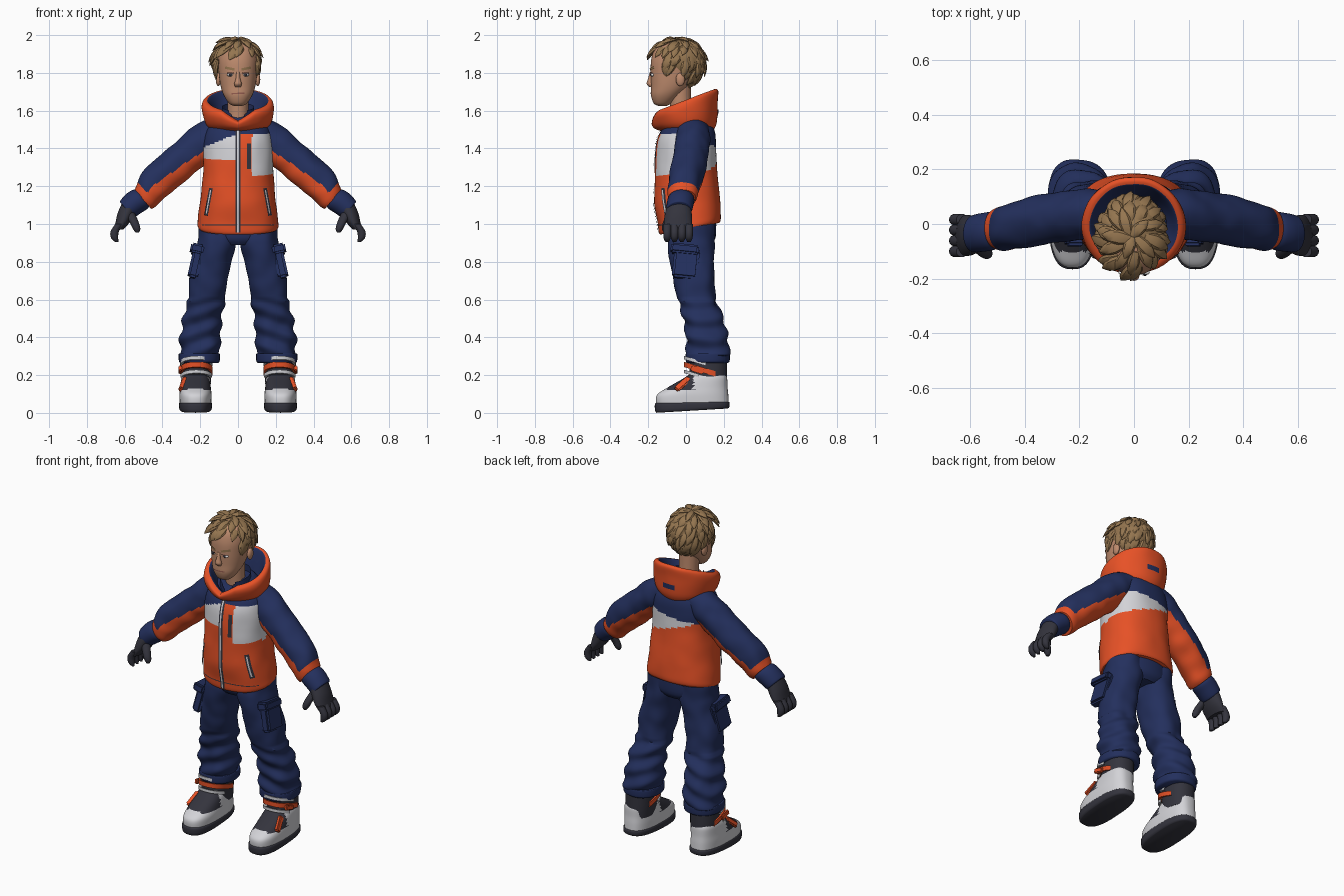
import bpy, bmesh, random
from math import sin, cos, pi, radians, copysign
from mathutils import Vector, Matrix, noise
from mathutils.bvhtree import BVHTree

random.seed(4)
old = bpy.data.objects.get("Cube")
if old:
    bpy.data.objects.remove(old, do_unlink=True)

PALETTE = [("navy", (.017, .029, .11)), ("orange", (.82, .085, .02)),
           ("light_grey", (.65, .65, .68)), ("charcoal", (.034, .034, .047)),
           ("skin", (.52, .26, .155)), ("hair_brown", (.3, .18, .08)),
           ("eye_white", (.8, .8, .8)), ("lip", (.3, .11, .08))]
NAVY, ORANGE, GREY, CHARCOAL, SKIN, HAIR, WHITE, LIP = range(8)
MATS = []
for mat_name, rgb in PALETTE:
    mat = bpy.data.materials.new(mat_name)
    mat.use_nodes = True
    mat.diffuse_color = (*rgb, 1)
    shader = next(nd for nd in mat.node_tree.nodes if nd.type == 'BSDF_PRINCIPLED')
    shader.inputs["Base Color"].default_value = (*rgb, 1)
    shader.inputs["Roughness"].default_value = .8
    MATS.append(mat)


def finish(bm, name, mirror=False, angle=45, normals=True):
    """Turn a bmesh into an object with only the materials it uses."""
    if normals:
        bmesh.ops.recalc_face_normals(bm, faces=bm.faces[:])
    used = sorted({f.material_index for f in bm.faces})
    for f in bm.faces:
        f.material_index = used.index(f.material_index)
        f.smooth = True
    mesh = bpy.data.meshes.new(name)
    bm.to_mesh(mesh)
    bm.free()
    mesh.set_sharp_from_angle(angle=radians(angle))
    for i in used:
        mesh.materials.append(MATS[i])
    ob = bpy.data.objects.new(name, mesh)
    bpy.context.collection.objects.link(ob)
    if mirror:
        ob.modifiers.new("Mirror", 'MIRROR').use_mirror_merge = False
    return ob


def spline(rings, m):
    """Catmull-Rom samples through (x, y, z, half width, half depth, tilt)."""
    pts = [list(r) + [0] * (6 - len(r)) for r in rings]
    pts = [pts[0]] + pts + [pts[-1]]
    for i in range(1, len(pts) - 2):
        for k in range(m):
            t = k / m
            yield [b + .5 * t * (c - a + t * (2 * a - 5 * b + 4 * c - d + t * (3 * (b - c) + d - a)))
                   for a, b, c, d in zip(*pts[i - 1:i + 3])]
    yield pts[-1]


def loft(bm, rings, paint, u=(1, 0, 0), v=(0, 1, 0), n=32, m=5, p=2, wob=None, caps=True):
    """Skin elliptical rings; paint is a colour or a rule of place, progress, angle."""
    u, v, loops = Vector(u), Vector(v), []
    samples = list(spline(rings, m))
    angles = [2 * pi * i / n for i in range(n)]
    for x, y, z, a, b, tilt in samples:
        loop = []
        for ang in angles:
            c, s = (copysign(abs(w) ** (2 / p), w) for w in (cos(ang), sin(ang)))
            co = Vector((x, y, z + tilt * b * s)) + u * max(a, .001) * c + v * max(b, .001) * s
            if wob:
                co += (u * c + v * s).normalized() * wob(co, ang)
            loop.append(bm.verts.new(co))
        loops.append(loop)
    for j in range(len(loops) - 1):
        for i in range(n):
            k = (i + 1) % n
            f = bm.faces.new((loops[j][i], loops[j][k], loops[j + 1][k], loops[j + 1][i]))
            rule = (f.calc_center_median(), (j + .5) / (len(loops) - 1), angles[i] + pi / n)
            f.material_index = paint(*rule) if callable(paint) else paint
    if caps:
        for j in (0, -1):
            f = bm.faces.new(loops[j])
            f.material_index = f.verts[0].link_faces[0].material_index


def part(name, rings, paint, mirror=False, **kw):
    bm = bmesh.new()
    loft(bm, rings, paint, **kw)
    return finish(bm, name, mirror)


def ball(name, loc, size, colour, mirror=False):
    bm = bmesh.new()
    place = Matrix.Translation(loc) @ Matrix.Diagonal((*size, 1))
    bmesh.ops.create_uvsphere(bm, u_segments=20, v_segments=12, radius=1, matrix=place)
    for f in bm.faces:
        f.material_index = colour
    finish(bm, name, mirror)


def box(name, loc, size, colour, turn=(0, 0, 0), bevel=.008):
    bm = bmesh.new()
    spin = Matrix.Rotation(turn[1], 4, 'Y') @ Matrix.Rotation(turn[0], 4, 'X')
    bmesh.ops.create_cube(bm, size=1, matrix=Matrix.Translation(loc) @ spin @ Matrix.Diagonal((*size, 1)))
    bmesh.ops.bevel(bm, geom=bm.edges[:], offset=bevel, segments=2, affect='EDGES')
    for f in bm.faces:
        f.material_index = colour
    finish(bm, name, True)


def ribbon(name, tree, path, width, colour, lift=.004, side=-1, mirror=False, steps=16):
    """Thin plate laid on a surface along a line of (x, z) points; side -1 is the front."""
    bm = bmesh.new()
    (x0, z0), (x1, z1) = path
    off = Vector((z0 - z1, 0, x1 - x0)).normalized() * width / 2
    rows = []
    for k in range(steps + 1):
        mid = Vector((x0 + (x1 - x0) * k / steps, side, z0 + (z1 - z0) * k / steps))
        hits = [tree.ray_cast(mid + off * w, Vector((0, -side, 0)))[0] for w in (-1, 0, 1)]
        if all(hits):
            rows.append([bm.verts.new(h + Vector((0, side * lift, 0))) for h in hits])
    for a, b in zip(rows, rows[1:]):
        for i in (0, 1):
            bm.faces.new((a[i], a[i + 1], b[i + 1], b[i])).material_index = colour
    for f in bm.faces:
        f.normal_update()
        if f.normal.y * side < 0:
            f.normal_flip()
    finish(bm, name, mirror, normals=False)


# Jacket body with colour blocks
def jacket_rule(co, t, ang):
    x, y, z = co
    if y > 0:
        low, high = 1.33 - .3 * x, 1.4 + .15 * x
    elif x < 0:
        low, high = 1.345, 1.48 + .4 * x
    elif x < .075:
        low = high = 1.475
    else:
        low, high = 1.26, 1.465 + .1 * x
    return ORANGE if z < low else GREY if z < high else NAVY


bm = bmesh.new()
loft(bm, [(0, .02, .975, .205, .155, .2), (0, .02, .99, .213, .163, .2), (0, .017, 1.03, .21, .167, .2),
          (0, .005, 1.15, .197, .172, .15), (0, 0, 1.3, .185, .164, .1), (0, 0, 1.42, .187, .16, .05),
          (0, .01, 1.5, .17, .14), (0, .02, 1.56, .12, .1), (0, .02, 1.6, .08, .07)],
     jacket_rule, n=128, m=10, p=2.3, wob=lambda co, a: .005 * noise.noise(co * 9))
torso = BVHTree.FromBMesh(bm)
finish(bm, "jacket_body")
ribbon("zip_tape", torso, ((0, .955), (0, 1.53)), .026, CHARCOAL)
ribbon("zip_teeth", torso, ((0, .955), (0, 1.53)), .008, GREY, .007)
ribbon("chest_pocket_zip", torso, ((.058, 1.29), (.058, 1.425)), .022, CHARCOAL)
ribbon("hand_pocket_zip", torso, ((.143, 1.19), (.17, 1.045)), .02, CHARCOAL, mirror=True)
ribbon("hand_pocket_teeth", torso, ((.145, 1.18), (.168, 1.055)), .006, GREY, .007, mirror=True)
ribbon("hem_seam", torso, ((-.19, .995), (.19, .995)), .005, CHARCOAL, .002)

# Sleeves, navy above and orange below
UP = (.653, 0, .757)
part("sleeves", [(.07, .035, 1.525, .07, .08), (.167, .035, 1.448, .095, .092), (.25, .025, 1.377, .095, .092),
                 (.333, .015, 1.305, .094, .092), (.447, -.01, 1.207, .09, .086), (.485, -.018, 1.15, .078, .08),
                 (.503, -.02, 1.13, .068, .072)],
     lambda co, t, a: ORANGE if t > .8 or cos(a) < -.6 + .85 * t else NAVY,
     True, u=UP, n=64, m=8, wob=lambda co, a: .008 * noise.noise(co * 12))
part("glove_cuffs", [(.505, -.025, 1.14, .056, .062), (.52, -.026, 1.13, .064, .07), (.55, -.03, 1.11, .064, .071),
                     (.585, -.035, 1.08, .058, .068), (.59, -.035, 1.075, .05, .06)], NAVY, True, u=UP)

# Gloves
bm = bmesh.new()
loft(bm, [(.565, -.035, 1.12, .045, .058), (.59, -.04, 1.06, .046, .07), (.61, -.042, 1.01, .038, .075),
          (.632, -.043, .97, .024, .07)], CHARCOAL)
for y in (-.1, -.061, -.022, .016):
    loft(bm, [(.628, y, 1, .022, .021), (.653, y, .96, .022, .021), (.653, y, .925, .019, .019),
              (.642, y, .905, .009, .009)], CHARCOAL, n=14, m=3)
loft(bm, [(.578, -.07, 1.065, .028, .027), (.55, -.1, 1.01, .024, .022), (.537, -.108, .975, .02, .02),
          (.533, -.11, .955, .009, .009)], CHARCOAL, n=14, m=3)
finish(bm, "gloves", True)

# Hood, folded down, with a dip at the throat
bm = bmesh.new()
loft(bm, [(0, .01, 1.485, .13, .125), (0, .002, 1.53, .172, .163, .08), (0, -.005, 1.6, .19, .175, .28),
          (0, -.005, 1.642, .187, .176, .36), (0, -.005, 1.655, .168, .157, .38), (0, -.005, 1.64, .15, .14, .36),
          (0, 0, 1.55, .11, .1, .2)], lambda co, t, a: NAVY if t > .72 else ORANGE,
     n=64, m=6, caps=False, wob=lambda co, a: .005 * noise.noise(co * 10))
for vert in bm.verts:
    if vert.co.y < -.05:
        vert.co.z -= .55 * max(0, .09 - abs(vert.co.x)) * min(1, max(0, (vert.co.z - 1.49) * 10))
hood = BVHTree.FromBMesh(bm)
finish(bm, "hood")
ribbon("hood_tab", hood, ((-.04, 1.59), (.04, 1.59)), .03, NAVY, side=1)

# Inner collar, open in front
bm = bmesh.new()
loft(bm, [(0, -.01, 1.47, .1, .1), (0, -.02, 1.54, .088, .09, .1), (0, -.025, 1.62, .085, .088, .25)],
     NAVY, n=64, m=8, caps=False)
gap = [f for f in bm.faces if f.calc_center_median().y < 0
       and abs(f.calc_center_median().x) < (f.calc_center_median().z - 1.51) * .55]
bmesh.ops.delete(bm, geom=gap, context='FACES')
finish(bm, "inner_collar")

# Head and face
part("neck", [(0, -.01, 1.48, .065, .065), (0, -.025, 1.58, .055, .055), (0, -.035, 1.74, .058, .06)], SKIN)
bm = bmesh.new()
loft(bm, [(0, -.125, 1.625, .022, .022), (0, -.125, 1.638, .046, .045), (0, -.108, 1.68, .075, .077),
          (0, -.085, 1.73, .092, .1), (0, -.07, 1.8, .102, .117), (0, -.06, 1.87, .106, .124),
          (0, -.055, 1.93, .093, .108), (0, -.055, 1.965, .05, .06)], SKIN, n=48, m=6, p=2.2)
face = BVHTree.FromBMesh(bm)
finish(bm, "head")
part("nose", [(0, -.182, 1.805, .009, .008), (0, -.187, 1.77, .012, .014), (0, -.189, 1.742, .02, .019),
              (0, -.183, 1.725, .014, .01)], SKIN, n=16)
ball("ears", (.104, -.03, 1.765), (.014, .024, .035), SKIN, True)
for label, size, colour, out in (("eyes", (.018, .01, .009), WHITE, .003), ("irises", (.007, .004, .008), CHARCOAL, -.006)):
    spot = face.ray_cast(Vector((.04, -1, 1.79)), Vector((0, 1, 0)))[0]
    ball(label, spot + Vector((0, out, 0)), size, colour, True)
ribbon("eyelids", face, ((.022, 1.8), (.059, 1.799)), .005, LIP, .008, mirror=True)
ribbon("eyebrows", face, ((.018, 1.818), (.068, 1.828)), .013, HAIR, .006, mirror=True)
ribbon("mouth", face, ((-.035, 1.69), (.035, 1.693)), .007, LIP, .003)

# Hair: a cap under rows of swirling pointed locks
ball("hair_cap", (0, -.03, 1.865), (.114, .135, .112), HAIR)
bm = bmesh.new()
for row, (polar, count) in enumerate(((8, 5), (28, 10), (48, 15), (68, 17), (88, 17), (108, 17), (124, 15))):
    for i in range(count):
        az = 2 * pi * (i + row % 2 / 2) / count + random.uniform(-.12, .12)
        front = abs((az + pi) % (2 * pi) - pi)
        if polar > (60 if front < 1.1 else 92 if front < 1.75 else 130):
            continue
        th = radians(polar + random.uniform(-5, 5))
        normal = Vector((sin(th) * sin(az), -sin(th) * cos(az), cos(th)))
        down = Vector((cos(th) * sin(az), -cos(th) * cos(az), -sin(th)))
        swirl = Vector((cos(az), sin(az), 0))
        flow = (down - swirl * random.uniform(.1, .6)).normalized()
        root = Vector((-.008, -.048, 1.858)) + normal * Vector((.113, .137, .113)).length / 3 ** .5
        root.y += normal.y * .018
        root.x -= normal.x * .008
        long, wide = random.uniform(.07, .1), random.uniform(.021, .028)
        steps = ((-.15, -.006, .6), (.3, .004, 1), (.7, .002, .75), (1, -.004, .04))
        loft(bm, [(*(root + flow * long * k + normal * h), wide * w, wide * w * .5) for k, h, w in steps],
             HAIR, u=flow.cross(normal), v=normal, n=8, m=2)
finish(bm, "hair_locks", angle=35)


# Trousers with soft folds
def folds(co, ang):
    ridge = .008 * sin(co.z * 62 + 2.5 * cos(ang)) if .3 < co.z < .6 else 0
    return ridge + .012 * noise.noise(co * 11)


part("trouser_seat", [(0, .035, 1.03, .19, .125), (0, .032, .93, .195, .125), (0, .03, .89, .13, .1)], NAVY)
part("trouser_legs", [(.105, .032, 1, .098, .122), (.11, .028, .9, .102, .124), (.145, .037, .75, .104, .112),
                      (.163, .055, .62, .098, .104), (.187, .088, .5, .103, .104), (.2, .111, .4, .106, .112),
                      (.204, .115, .32, .106, .114), (.205, .115, .27, .1, .108)],
     NAVY, True, n=56, m=9, p=2.2, wob=folds)
part("trouser_hems", [(.205, .115, .315, .104, .112), (.205, .115, .31, .109, .117), (.205, .115, .275, .108, .116),
                      (.205, .115, .265, .1, .108)], NAVY, True, p=2.2)
box("cargo_pockets", (.224, .0, .795), (.055, .135, .17), NAVY, (-.1, -.22, 0), .012)
box("cargo_flaps", (.218, -.006, .865), (.07, .15, .05), NAVY, (-.1, -.22, 0), .01)

# Boots
part("boot_soles", [(.225, .033, .012, .078, .188, .06), (.225, .033, .022, .086, .197, .05),
                    (.225, .033, .05, .087, .198, .02), (.225, .033, .056, .08, .19, .02)],
     CHARCOAL, True, p=2.7, n=48, m=3)
part("boot_shells", [(.225, .034, .045, .083, .193), (.225, .035, .095, .085, .189), (.225, .062, .135, .081, .158),
                     (.225, .1, .18, .076, .118), (.225, .112, .2, .07, .1)],
     lambda co, t, a: CHARCOAL if co.z > .122 and -.1 < co.y < .04 else GREY, True, p=2.6, n=64, m=8)
part("boot_cuffs", [(.22, .115, .13, .074, .1), (.22, .117, .2, .078, .1), (.22, .118, .3, .077, .1)],
     CHARCOAL, True, p=2.3)
for label, z, half, limit, colour in (("ankle_straps", .222, .014, .15, ORANGE), ("top_straps", .258, .009, .1, GREY),
                                      ("instep_straps", .185, .009, .07, GREY)):
    bm = bmesh.new()
    loft(bm, [(.22, .105, z + h * half, .086 + d, .115 + d, -.3) for h, d in ((-1, -.012), (-1, 0), (1, 0), (1, -.012))],
         colour, n=48, m=1, p=2.3)
    back = [f for f in bm.faces if len(f.verts) > 4 or f.calc_center_median().y > limit]
    bmesh.ops.delete(bm, geom=back, context='FACES')
    finish(bm, label, True)
box("ankle_buckles", (.305, .06, .228), (.018, .07, .03), ORANGE, (-.3, 0, 0), .005)
box("instep_buckles", (.292, -.018, .152), (.026, .095, .032), ORANGE, (.75, -.35, 0), .006)
